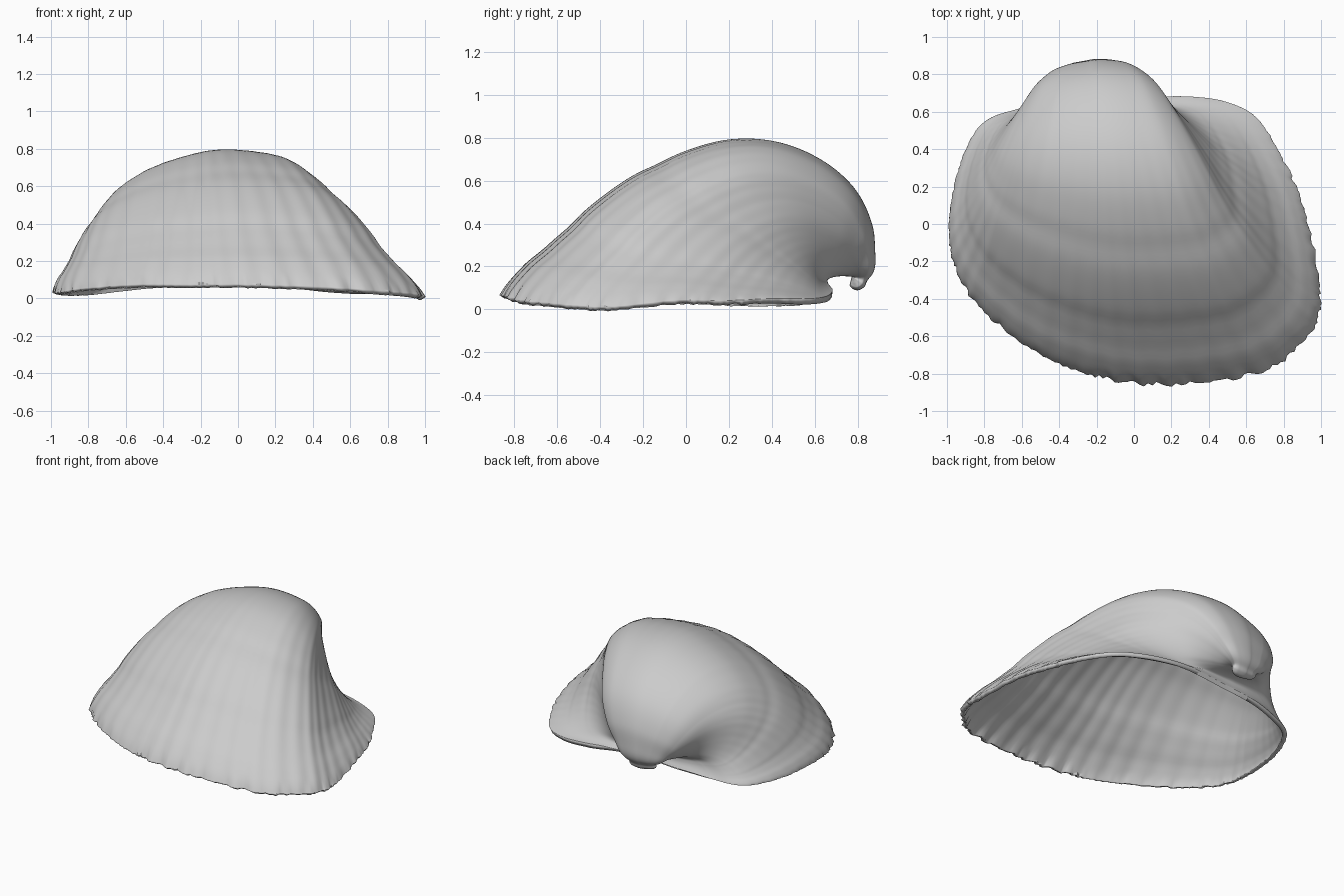
import bpy
import math
import random
from mathutils import Vector

random.seed(4)
cube = bpy.data.objects.get("Cube")
if cube:
    bpy.data.objects.remove(cube, do_unlink=True)


def smooth_path(points, steps, closed):
    """Catmull-Rom path through the points."""
    pts = [Vector(p) for p in points]
    n = len(pts)
    pick = (lambda i: pts[i % n]) if closed else (lambda i: pts[max(0, min(n - 1, i))])
    path = []
    for i in range(n if closed else n - 1):
        a, b, c, d = (pick(i + k) for k in (-1, 0, 1, 2))
        for s in range(steps):
            t = s / steps
            path.append(0.5 * (2 * b + (c - a) * t + (2 * a - 5 * b + 4 * c - d) * t * t
                               + (3 * b - a - 3 * c + d) * t ** 3))
    if not closed:
        path.append(pts[-1])
    return path


# Shell margin, from the hinge round the left side, front and right side
RIM = [(-.2, .66, .09), (.1, .68, .1), (.32, .68, .08), (.5, .65, .06),
       (.65, .57, .05), (.77, .39, .05), (.87, .18, .04), (.94, -.05, .04),
       (.99, -.35, .01), (.95, -.57, .02), (.72, -.77, .04), (.4, -.84, .06),
       (.05, -.855, .07), (-.25, -.8, .07), (-.55, -.67, .07), (-.83, -.44, .05),
       (-.96, -.22, .03), (-.99, 0, .03), (-.95, .25, .02), (-.87, .46, .02),
       (-.78, .56, .03), (-.64, .61, .05), (-.5, .64, .07), (-.36, .655, .08)]
# Growth spiral: turn about the hinge in degrees, size
GROWTH = [(0, 1), (3, .965), (10, .858), (20, .757), (31, .67), (43, .59), (56, .522),
          (69, .452), (85, .364), (102, .278), (122, .182), (145, .106),
          (187, .054), (220, .049), (250, .043), (285, .025)]
BEAK = Vector((-.235, .68, .15))

rim = smooth_path(RIM, 14, True)
growth = smooth_path([(a, s, 0) for a, s in GROWTH], 7, False)
count = len(rim)
ragged = [random.uniform(-.006, .006) for _ in rim]
RIBS = 52

verts, weights = [], []
for turn, size, _ in growth:
    angle = math.radians(turn)
    c, s = math.cos(angle), math.sin(angle)
    fresh = max(0, 1 - turn / 75)              # ribs fade out toward the beak
    # The oldest growth becomes a rounded knob set back from the hinge
    knob = min(1, max(0, (turn - 50) / 130))
    knob = knob * knob * (3 - 2 * knob)
    centre = BEAK + Vector((0, .09 * knob, 0))
    # Older growth is fuller sideways, most of all on the right
    right_full = .5 * turn / (turn + 65) + 1.2 * knob ** 2
    left_full = .02 * math.exp(-((turn - 25) / 20) ** 2) + .6 * knob ** 2
    # Shallow steps where growth paused
    step = sum(h * math.exp(-((turn - t) / w) ** 2)
               for t, w, h in ((36, 4, -.008), (14, 2.5, -.006), (6, 1.5, .004)))
    for j, p in enumerate(rim):
        d = p - BEAK
        front = min(1, max(0, -d.y / .4))      # keep the hinge plain
        rear = max(0, 1 + d.y / .9)            # rounded rear flanks
        wave = .003 * math.cos(math.tau * RIBS * j / count) * fresh
        edge = ragged[j] * max(0, 1 - turn / 3)
        k = size * (1 + (wave + step + edge) * front)
        full = left_full if d.x > 0 else right_full
        full = 1 + (full + .07 * rear * min(1, turn / 40)) * min(1, abs(d.x) / .4)
        verts.append(centre + k * Vector((d.x * full, d.y * c + d.z * s, d.z * c - d.y * s)))
        weights.append(size)

faces = []
for i in range(len(growth) - 1):
    for j in range(count):
        a, b = i * count + j, i * count + (j + 1) % count
        faces.append((a, a + count, b + count, b))
faces.append(tuple(range(len(verts) - count, len(verts)))[::-1])

mesh = bpy.data.meshes.new("shell")
mesh.from_pydata(verts, [], faces)
shell = bpy.data.objects.new("shell", mesh)
bpy.context.collection.objects.link(shell)

# Wall that thins toward the beak
group = shell.vertex_groups.new(name="thickness")
for i, w in enumerate(weights):
    group.add([i], w, 'REPLACE')
wall = shell.modifiers.new("wall", 'SOLIDIFY')
wall.thickness = .03
wall.offset = -1
wall.vertex_group = group.name

# Plain grey shell colour
grey = bpy.data.materials.new("shell grey")
grey.use_nodes = True
colour = (.6, .6, .6, 1)
grey.diffuse_color = colour
grey.node_tree.nodes["Principled BSDF"].inputs["Base Color"].default_value = colour
mesh.materials.append(grey)

bpy.context.view_layer.objects.active = shell
shell.select_set(True)
bpy.ops.object.shade_smooth_by_angle(angle=math.radians(50))
